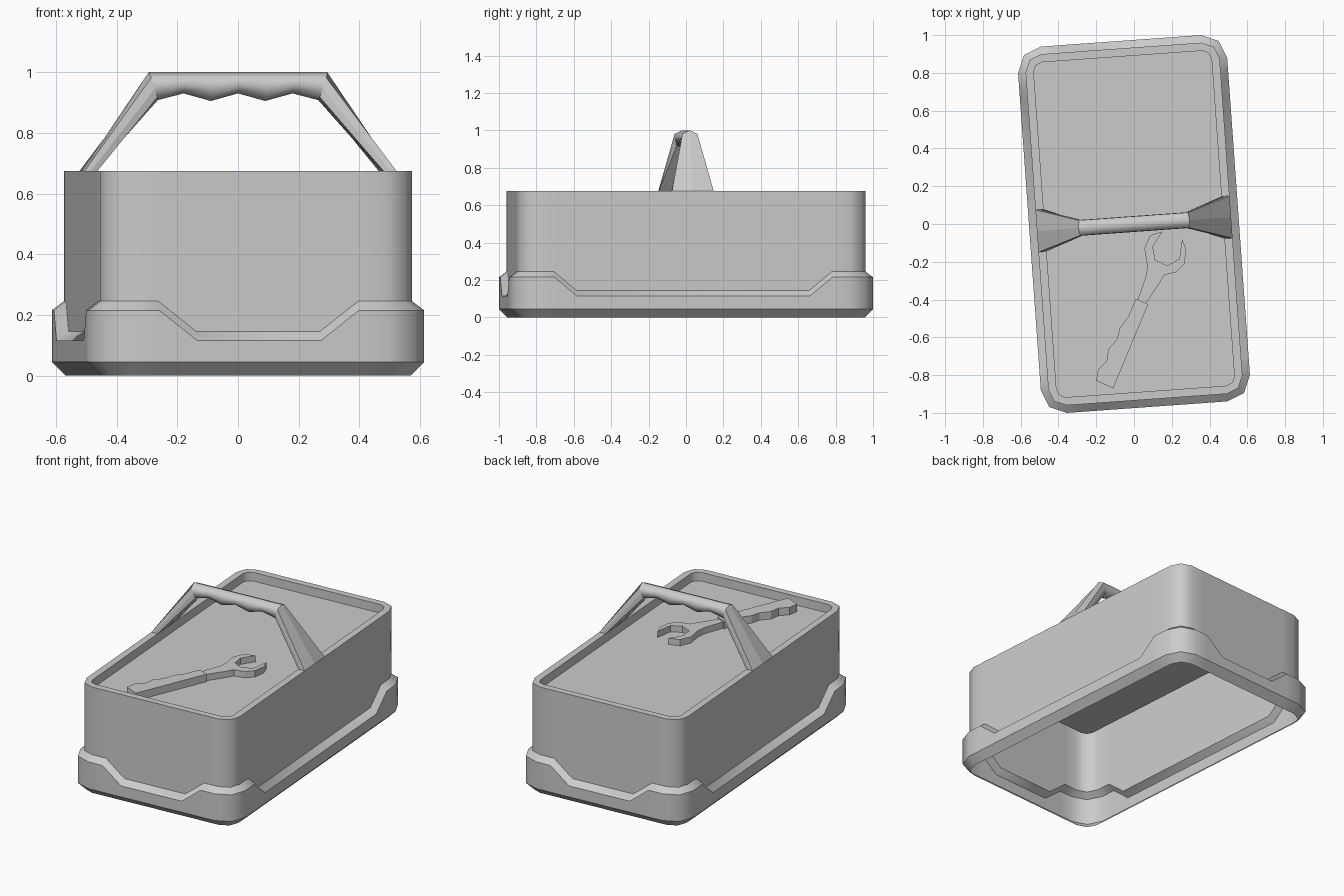
import bpy, bmesh
from math import radians, cos, sin

if "Cube" in bpy.data.objects:
    bpy.data.objects.remove(bpy.data.objects["Cube"])

TURN = radians(4.1)          # whole box sits slightly turned
HX, HY, R = 0.555, 0.972, 0.13
FLOOR = 0.62                 # recessed lid level


def finish(bm, name, turn=0.0, normals=True):
    if normals:
        bmesh.ops.recalc_face_normals(bm, faces=bm.faces)
    me = bpy.data.meshes.new(name)
    bm.to_mesh(me)
    bm.free()
    ob = bpy.data.objects.new(name, me)
    ob.rotation_euler.z = turn
    bpy.context.collection.objects.link(ob)
    return ob


def bridge(bm, a, b):
    n = len(a)
    return [bm.faces.new((a[i], a[(i + 1) % n], b[(i + 1) % n], b[i])) for i in range(n)]


def outline(inset):
    """Rounded rectangle, counter-clockwise; third value is 1 at raised corners, 0 in the dips."""
    x, y, r = HX - inset, HY - inset, R - inset
    cx, cy = HX - R, HY - R
    q = [(x, 0.625, 0), (x, 0.745, 1)]
    for a in (0, 45, 90):
        a = radians(a)
        q.append((cx + r * cos(a), cy + r * sin(a), 1))
    q += [(0.33, y, 1), (0.204, y, 0)]
    pts = []
    for sx, sy in ((1, 1), (-1, 1), (-1, -1), (1, -1)):
        part = [(sx * px, sy * py, h) for px, py, h in q]
        pts += part if sx * sy > 0 else part[::-1]
    return pts


# Box: open-bottomed shell with stepped base band, rim and recessed lid
bm = bmesh.new()
profile = [(0.045, 0.0, 0), (0, 0.045, 0), (0, 0.115, 0.1), (0.04, 0.145, 0.1),
           (0.04, 0.675, 0), (0.083, 0.675, 0), (0.083, FLOOR, 0)]
rings = [[bm.verts.new((x, y, z + h * lift)) for x, y, h in outline(inset)]
         for inset, z, lift in profile]
for a, b in zip(rings, rings[1:]):
    bridge(bm, a, b)
lid = bm.faces.new(rings[-1])
for f in bm.faces:
    f.smooth = True
lid.smooth = False
for ring in rings:
    for i, v in enumerate(ring):
        e = bm.edges.get((v, ring[i - 1]))
        if e:
            e.smooth = False
finish(bm, "box_shell", TURN, normals=False)

# Handle: eight-sided grip with finger scallops, flaring to two flat legs on the rim
bm = bmesh.new()


def grip_section(xt, xb, zb):
    zm = (0.985 + zb) / 2
    side = [(0.0, 1.0), (0.04, 0.982), (0.042, zm), (0.03, zb + 0.01), (0.0, zb)]
    loop = side + [(-y, z) for y, z in side[3:0:-1]]
    return [(xb + (xt - xb) * (z - zb) / (1 - zb), y, z) for y, z in loop]


def foot_section(s):
    w, xo, xi = 0.112, s * 0.515, s * 0.472
    xm = (xo + xi) / 2
    return [(x, y, 0.675) for x, y in ((xo, 0), (xo, w), (xm, w), (xi, w),
                                       (xi, 0), (xi, -w), (xm, -w), (xo, -w))]


sections = [foot_section(-1), grip_section(-0.295, -0.265, 0.908)]
for i in range(-2, 3):
    sections.append(grip_section(i * 0.09, i * 0.09, 0.905 if i % 2 else 0.93))
sections += [grip_section(0.295, 0.265, 0.908), foot_section(1)]
loops = [[bm.verts.new(p) for p in s] for s in sections]
for k, (a, b) in enumerate(zip(loops, loops[1:])):
    for f in bridge(bm, a, b):
        f.smooth = 0 < k < len(loops) - 2
bm.faces.new(loops[0])
bm.faces.new(loops[-1])
finish(bm, "carry_handle", TURN)


# Spanner lying on the lid: flat extrusions
def slab(name, pts, top):
    bm = bmesh.new()
    low = [bm.verts.new((x, y, FLOOR)) for x, y in pts]
    high = [bm.verts.new((x, y, top)) for x, y in pts]
    bridge(bm, low, high)
    bm.faces.new(low)
    bm.faces.new(high)
    finish(bm, name)


slab("spanner_grip", [(-0.11, -0.87), (0.075, -0.425), (0.01, -0.395), (-0.03, -0.49),
                      (-0.075, -0.55), (-0.09, -0.61), (-0.135, -0.66), (-0.145, -0.725),
                      (-0.19, -0.77), (-0.2, -0.83)], 0.668)
slab("spanner_head", [(0.063, -0.42), (0.14, -0.305), (0.16, -0.27), (0.224, -0.255),
                      (0.267, -0.21), (0.277, -0.135), (0.255, -0.08), (0.24, -0.185),
                      (0.177, -0.22), (0.112, -0.19), (0.1, -0.12), (0.15, -0.04),
                      (0.085, -0.06), (0.055, -0.13), (0.07, -0.22), (0.065, -0.27),
                      (0.02, -0.4)], 0.66)
